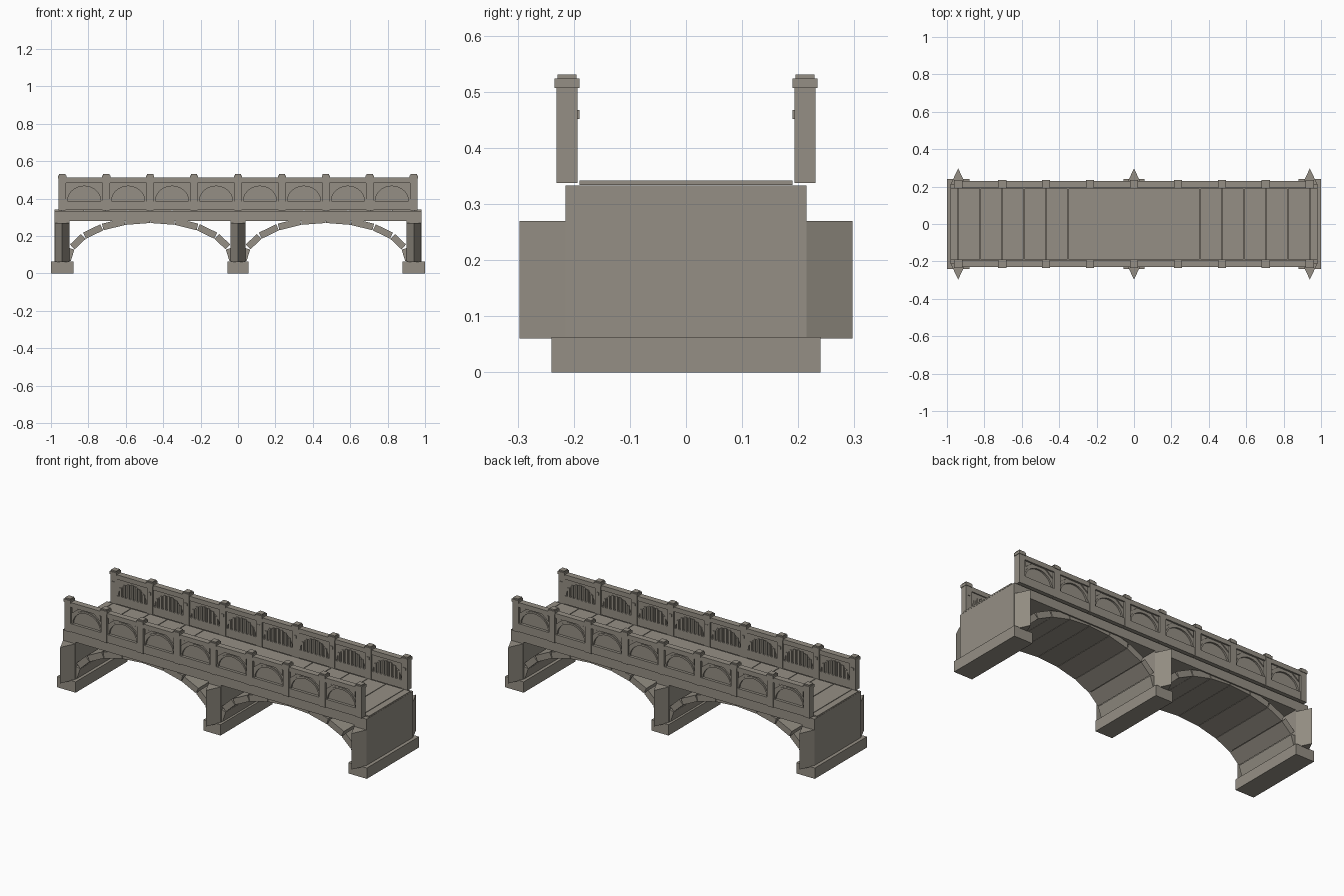
import bpy, bmesh, math
from mathutils import Matrix, Vector

if "Cube" in bpy.data.objects:
    bpy.data.objects.remove(bpy.data.objects["Cube"])

stone = bpy.data.materials.new("warm_grey_stone")
stone.diffuse_color = (0.30, 0.275, 0.232, 1)
stone.use_nodes = True
stone.node_tree.nodes["Principled BSDF"].inputs["Base Color"].default_value = stone.diffuse_color

PITCH = 0.235                                   # parapet bay length
POSTS = [PITCH * i for i in range(-4, 5)]
BAYS = [PITCH * (i + 0.5) for i in range(-4, 4)]
PIERS = (-0.94, 0.0, 0.94)


def box(bm, x0, x1, y0, y1, z0, z1, rot=0.0):
    """Block between limits, optionally turned about y through its centre."""
    m = (Matrix.Translation(((x0 + x1) / 2, (y0 + y1) / 2, (z0 + z1) / 2))
         @ Matrix.Rotation(rot, 4, 'Y')
         @ Matrix.Diagonal((x1 - x0, abs(y1 - y0), z1 - z0, 1)))
    bmesh.ops.create_cube(bm, size=1, matrix=m)


def prism(bm, pts, depth):
    """Close a ring of points with a face and extrude it along depth."""
    f = bm.faces.new([bm.verts.new(p) for p in pts])
    new = bmesh.ops.extrude_face_region(bm, geom=[f])['geom']
    bmesh.ops.translate(bm, vec=Vector(depth),
                        verts=[v for v in new if isinstance(v, bmesh.types.BMVert)])


def finish(name, bm):
    bmesh.ops.recalc_face_normals(bm, faces=bm.faces)
    me = bpy.data.meshes.new(name)
    bm.to_mesh(me)
    bm.free()
    me.materials.append(stone)
    ob = bpy.data.objects.new(name, me)
    bpy.context.collection.objects.link(ob)


def arc(cx, z, a, b, n=14):
    return [(cx - a * math.cos(math.pi * i / n), z + b * math.sin(math.pi * i / n))
            for i in range(n + 1)]


# Footings
bm = bmesh.new()
for x in PIERS:
    w = 0.055 if x == 0 else 0.06
    box(bm, x - w, x + w, -0.24, 0.24, 0, 0.063)
finish("footings", bm)

# Piers with pointed cutwaters on both ends
bm = bmesh.new()
for x in PIERS:
    box(bm, x - 0.04, x + 0.04, -0.215, 0.215, 0.06, 0.282)
    for s in (-1, 1):
        prism(bm, [(x - 0.04, s * 0.213, 0.06), (x + 0.04, s * 0.213, 0.06),
                   (x, s * 0.297, 0.06)], (0, 0, 0.21))
finish("piers", bm)

# Arch rings of ten straight stones each
bm = bmesh.new()
N, A, B, T = 10, 0.425, 0.205, 0.036
for cx in (-0.47, 0.47):
    ring = arc(cx, 0.065, A, B, N)
    for (xa, za), (xb, zb) in zip(ring, ring[1:]):
        dx, dz = xb - xa, zb - za
        length = math.hypot(dx, dz)
        mx = (xa + xb) / 2 - dz / length * T / 2
        mz = (za + zb) / 2 + dx / length * T / 2
        h = length / 2 - 0.001
        box(bm, mx - h, mx + h, -0.207, 0.207, mz - T / 2, mz + T / 2,
            -math.atan2(dz, dx))
finish("arch_stones", bm)

# Deck beam
bm = bmesh.new()
box(bm, -0.98, 0.98, -0.215, 0.215, 0.28, 0.333)
finish("deck_beam", bm)

# Paving slabs, closely butted at mid span
bm = bmesh.new()
for i in range(-8, 8):
    x0, x1 = i * PITCH / 2, (i + 1) * PITCH / 2
    g0 = 0.002 if abs(i) >= 3 else 0
    g1 = 0.002 if abs(i + 1) >= 3 else 0
    box(bm, x0 + g0, x1 - g1, -0.19, 0.19, 0.334, 0.342)
for s in (-1, 1):
    xs = sorted((s * 0.942, s * 0.98))
    box(bm, xs[0], xs[1], -0.19, 0.19, 0.334, 0.342)
finish("paving_slabs", bm)

for s, side in ((-1, "front"), (1, "back")):
    # Base course, top rail and thin core wall
    bm = bmesh.new()
    box(bm, -0.95, 0.95, s * 0.197, s * 0.229, 0.34, 0.388)
    box(bm, -0.95, 0.95, s * 0.195, s * 0.230, 0.485, 0.512)
    box(bm, -0.95, 0.95, s * 0.207, s * 0.213, 0.385, 0.488)
    finish(side + "_parapet_wall", bm)

    # Posts with stepped caps
    bm = bmesh.new()
    for x in POSTS:
        box(bm, x - 0.019, x + 0.019, s * 0.193, s * 0.231, 0.338, 0.508)
        box(bm, x - 0.022, x + 0.022, s * 0.190, s * 0.234, 0.507, 0.524)
        box(bm, x - 0.017, x + 0.017, s * 0.195, s * 0.229, 0.523, 0.531)
    finish(side + "_posts", bm)

    # Side frames and arched corner panels on both faces
    bm = bmesh.new()
    for x in BAYS:
        for e in (-1, 1):
            xs = sorted((x + e * 0.098, x + e * 0.104))
            box(bm, xs[0], xs[1], s * 0.197, s * 0.229, 0.385, 0.488)
        for y, d in ((0.212, 0.007), (0.201, 0.007)):
            pts = [(x - 0.1, 0.387)] + arc(x, 0.387, 0.092, 0.083)
            pts += [(x + 0.1, 0.387), (x + 0.1, 0.487), (x - 0.1, 0.487)]
            prism(bm, [(px, s * y, pz) for px, pz in pts], (0, s * d, 0))
    finish(side + "_arch_panels", bm)

    # Raised arch bands and corner triangles on the outer face
    bm = bmesh.new()
    for x in BAYS:
        pts = arc(x, 0.387, 0.097, 0.091) + arc(x, 0.387, 0.089, 0.08)[::-1]
        prism(bm, [(px, s * 0.213, pz) for px, pz in pts], (0, s * 0.010, 0))
        for e in (-1, 1):
            prism(bm, [(x + e * 0.092, s * 0.215, 0.482), (x + e * 0.048, s * 0.215, 0.482),
                       (x + e * 0.092, s * 0.215, 0.448)], (0, s * 0.010, 0))
    finish(side + "_arch_bands", bm)

    # Balusters and small studs on the walkway face
    bm = bmesh.new()
    for x in BAYS:
        for k in range(-3, 4):
            bx = x + k * 0.025
            top = 0.387 + 0.083 * math.sqrt(1 - (k * 0.025 / 0.092) ** 2)
            box(bm, bx - 0.006, bx + 0.006, s * 0.197, s * 0.209, 0.386, top + 0.004)
    for x in POSTS:
        box(bm, x - 0.008, x + 0.008, s * 0.190, s * 0.195, 0.452, 0.468)
    finish(side + "_balusters", bm)
